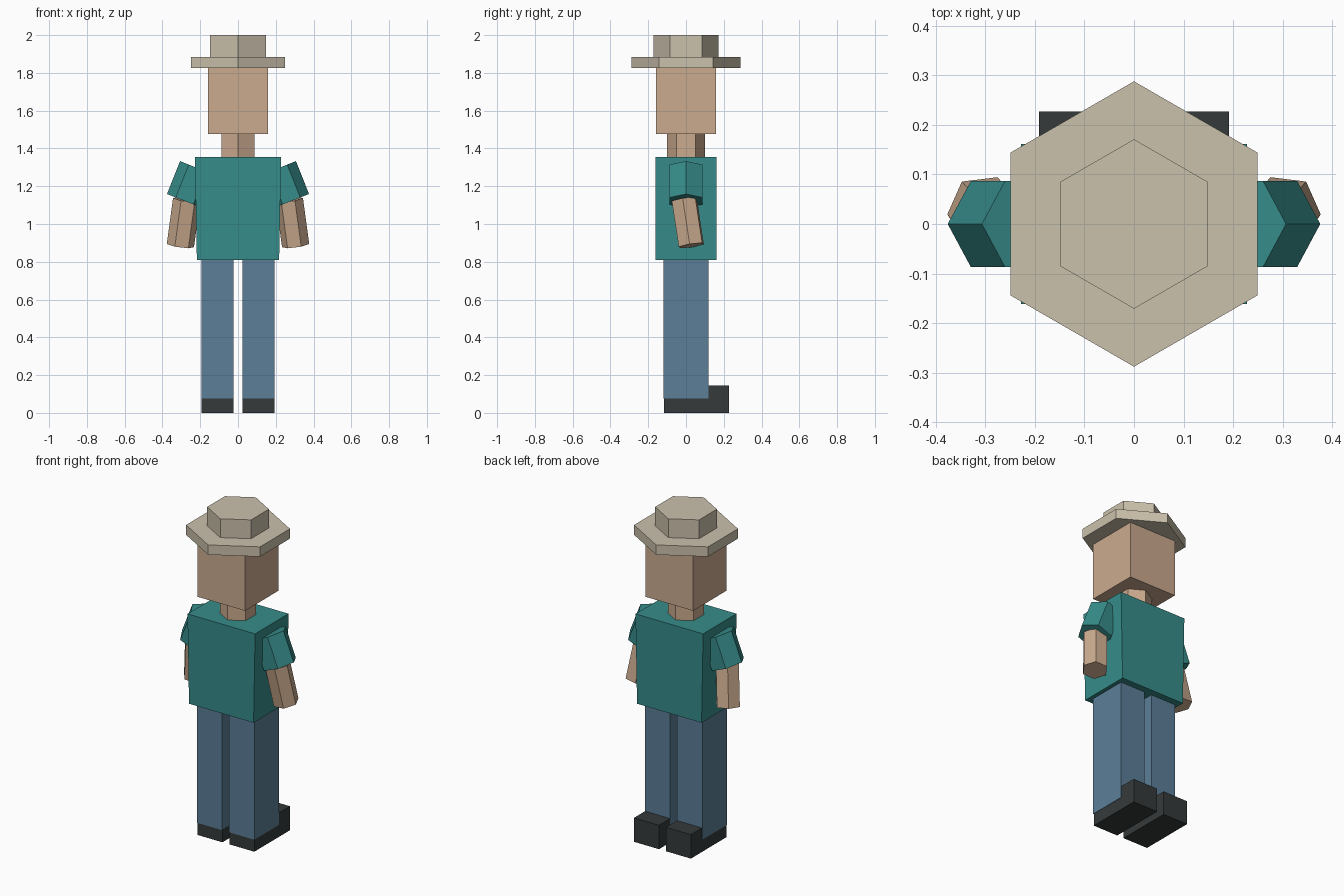
import bpy, bmesh, math
from mathutils import Vector

if "Cube" in bpy.data.objects:
    bpy.data.objects.remove(bpy.data.objects["Cube"])


def material(name, rgb):
    m = bpy.data.materials.new(name)
    lin = [(c / 255 / 12.92) if c < 11 else ((c / 255 + 0.055) / 1.055) ** 2.4 for c in rgb]
    m.diffuse_color = (*lin, 1)
    m.use_nodes = True
    m.node_tree.nodes["Principled BSDF"].inputs["Base Color"].default_value = m.diffuse_color
    return m


SKIN = material("skin", (203, 171, 143))
SHIRT = material("teal_shirt", (54, 140, 138))
JEANS = material("blue_jeans", (91, 126, 151))
SHOE = material("dark_shoe", (53, 58, 58))
HAT = material("tan_hat", (203, 193, 172))


def loft(name, lower, upper, mat):
    """Closed solid between two matching outlines."""
    bm = bmesh.new()
    a = [bm.verts.new(p) for p in lower]
    b = [bm.verts.new(p) for p in upper]
    n = len(a)
    bm.faces.new(a)
    bm.faces.new(b)
    for i in range(n):
        j = (i + 1) % n
        bm.faces.new((a[i], a[j], b[j], b[i]))
    bmesh.ops.recalc_face_normals(bm, faces=bm.faces)
    me = bpy.data.meshes.new(name)
    bm.to_mesh(me)
    bm.free()
    me.materials.append(mat)
    ob = bpy.data.objects.new(name, me)
    bpy.context.collection.objects.link(ob)
    return ob


def box(name, x0, x1, y, z0, z1, mat, taper=1.0):
    """Box centred in depth; taper scales the width of the bottom."""
    def ring(z, k):
        return [(x0 * k, -y, z), (x1 * k, -y, z), (x1 * k, y, z), (x0 * k, y, z)]
    return loft(name, ring(z0, taper), ring(z1, 1), mat)


def hex_prism(name, p0, p1, r, mat, spin=0.0, side=1):
    """Six-sided prism along p0-p1; side -1 mirrors it across x."""
    p0, p1 = Vector(p0), Vector(p1)
    rot = Vector((0, 0, 1)).rotation_difference(p1 - p0)
    rings = []
    for p in (p0, p1):
        ring = []
        for k in range(6):
            t = math.radians(spin + 60 * k)
            v = p + rot @ Vector((r * math.cos(t), r * math.sin(t), 0))
            ring.append((v.x * side, v.y, v.z))
        rings.append(ring)
    return loft(name, *rings, mat)


# Hat, head and neck
hex_prism("hat_crown", (0, 0, 1.885), (0, 0, 2.0), 0.171, HAT, 30)
hex_prism("hat_brim", (0, 0, 1.825), (0, 0, 1.885), 0.288, HAT, 30)
box("head", -0.16, 0.16, 0.16, 1.477, 1.826, SKIN)
hex_prism("neck", (0, 0, 1.35), (0, 0, 1.48), 0.1, SKIN, 30)

# Shirt body, slightly narrower at the hem
box("torso", -0.228, 0.228, 0.161, 0.81, 1.355, SHIRT, taper=0.955)

for side, label in ((1, "right"), (-1, "left")):
    # Tilted sleeve and bent forearm
    hex_prism(label + "_sleeve", (0.283, 0, 1.122), (0.214, 0, 1.296), 0.1, SHIRT, 0, side)
    hex_prism(label + "_forearm", (0.305, 0.028, 0.886), (0.272, -0.009, 1.129),
              0.073, SKIN, -6.5, side)
    # Trouser leg
    x0, x1 = 0.024 * side, 0.194 * side
    box(label + "_leg", x0, x1, 0.12, 0.075, 0.812, JEANS)
    # Shoe: thin sole under the leg with a raised toe
    profile = [(-0.117, 0), (0.227, 0), (0.227, 0.146), (0.119, 0.146),
               (0.119, 0.076), (-0.117, 0.076)]
    loft(label + "_shoe", [(0.023 * side, y, z) for y, z in profile],
         [(0.192 * side, y, z) for y, z in profile], SHOE)
